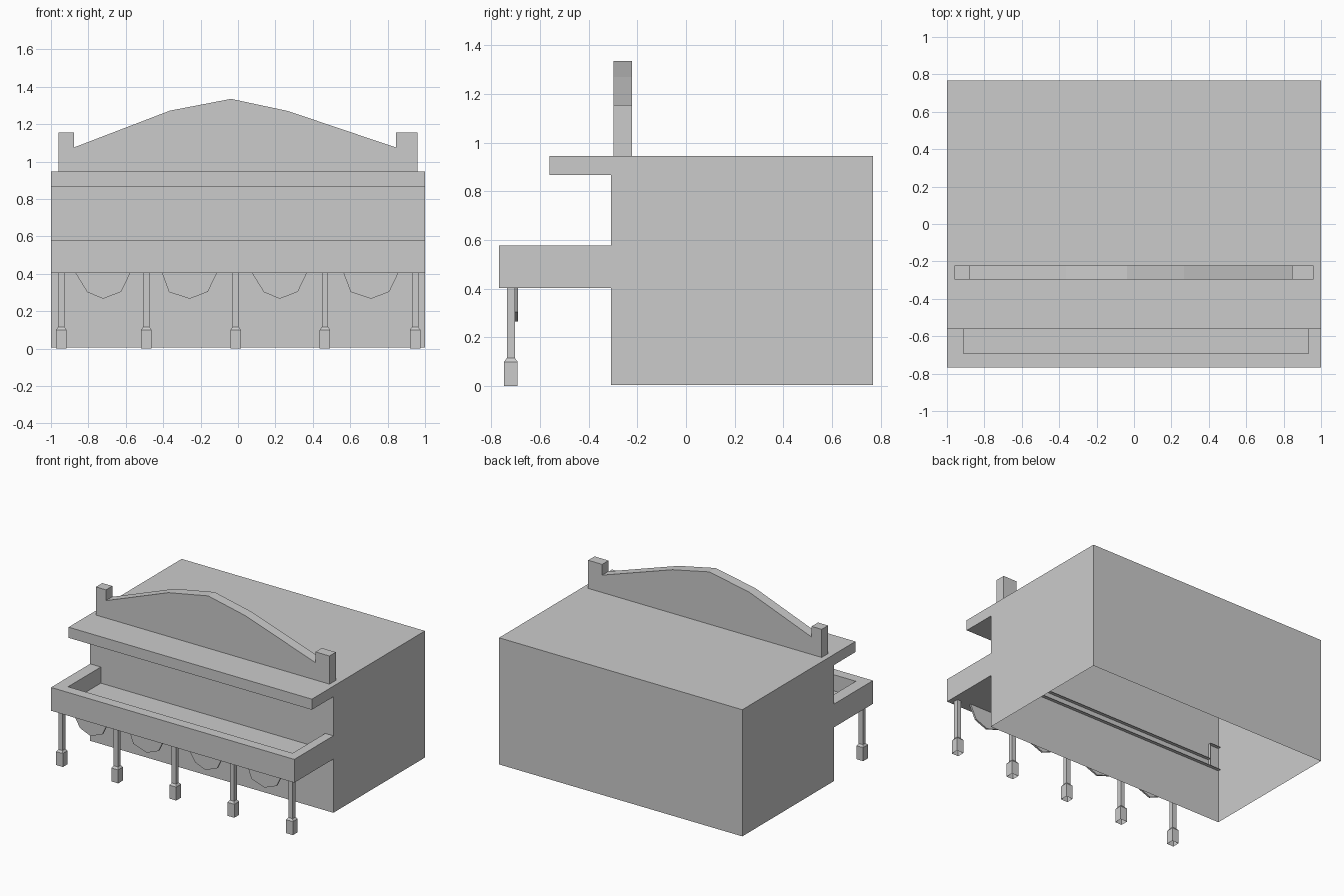
import bpy, bmesh

cube = bpy.data.objects.get("Cube")
if cube:
    bpy.data.objects.remove(cube, do_unlink=True)

GREY = (0.6, 0.6, 0.6, 1.0)
mat = bpy.data.materials.new("plain_grey")
mat.use_nodes = True
mat.diffuse_color = GREY
mat.node_tree.nodes["Principled BSDF"].inputs["Base Color"].default_value = GREY


def finish(name, bm):
    bmesh.ops.recalc_face_normals(bm, faces=bm.faces)
    mesh = bpy.data.meshes.new(name)
    bm.to_mesh(mesh)
    bm.free()
    mesh.materials.append(mat)
    obj = bpy.data.objects.new(name, mesh)
    bpy.context.collection.objects.link(obj)
    return obj


def prism(name, outline, axis, start, end, open_sides=()):
    """Extrude a 2D outline along an axis, leaving the listed sides open."""
    place = {"x": lambda u, v, d: (d, u, v),
             "y": lambda u, v, d: (u, d, v),
             "z": lambda u, v, d: (u, v, d)}[axis]
    bm = bmesh.new()
    rings = [[bm.verts.new(place(u, v, d)) for u, v in outline] for d in (start, end)]
    for ring in rings:
        bm.faces.new(ring)
    n = len(outline)
    for i in range(n):
        if i not in open_sides:
            j = (i + 1) % n
            bm.faces.new((rings[0][i], rings[0][j], rings[1][j], rings[1][i]))
    return finish(name, bm)


def leg(name, x, y):
    """Square foot with a short taper into a slim shaft, open underneath."""
    bm = bmesh.new()
    sections = [(0, .028), (.1, .028), (.115, .017), (BALCONY_BOTTOM, .017)]
    rings = [[bm.verts.new((x + sx * w, y + sy * w, z))
              for sx, sy in ((-1, -1), (1, -1), (1, 1), (-1, 1))] for z, w in sections]
    for low, high in zip(rings, rings[1:]):
        for i in range(4):
            j = (i + 1) % 4
            bm.faces.new((low[i], low[j], high[j], high[i]))
    bm.faces.new(rings[-1])
    finish(name, bm)


BACK, WALL, FRONT = .767, -.308, -.767
ROOF, BASE = .946, .005
BALCONY_BOTTOM, BALCONY_TOP, BALCONY_FLOOR = .404, .577, .457

# Building shell with overhanging canopy, open underneath
prism("building_with_canopy",
      [(BACK, BASE), (BACK, ROOF), (-.561, ROOF), (-.561, .867), (WALL, .867), (WALL, BASE)],
      "x", -1, 1, open_sides=(5,))

# Roof parapet with end posts
prism("roof_parapet",
      [(-.96, ROOF), (-.96, 1.155), (-.878, 1.155), (-.878, 1.075), (-.364, 1.272),
       (-.037, 1.335), (.267, 1.27), (.845, 1.075), (.845, 1.155), (.96, 1.155), (.96, ROOF)],
      "y", -.297, -.222)

# Balcony walls and floor, running slightly through the front wall
rear, inner, left, right = WALL + .025, -.692, .933, -.912
prism("balcony_walls",
      [(-1, rear), (-1, FRONT), (1, FRONT), (1, rear),
       (left, rear), (left, inner), (right, inner), (right, rear)],
      "z", BALCONY_BOTTOM, BALCONY_TOP, open_sides=(3, 7))
prism("balcony_floor",
      [(right, rear), (right, inner), (left, inner), (left, rear)],
      "z", BALCONY_BOTTOM, BALCONY_FLOOR, open_sides=(0, 2, 3))

# Balcony legs
for i, x in enumerate((-.945, -.49, -.013, .465, .947)):
    leg(f"balcony_leg_{i + 1}", x, -.719)

# Hanging scallops between the legs
for i, (x, knee) in enumerate(((-.869, .063), (-.406, .037), (.075, .063), (.564, .039))):
    prism(f"scallop_{i + 1}",
          [(x, BALCONY_BOTTOM), (x + knee, .302), (x + .148, .266),
           (x + .245, .304), (x + .293, BALCONY_BOTTOM)],
          "y", -.703, -.69)
